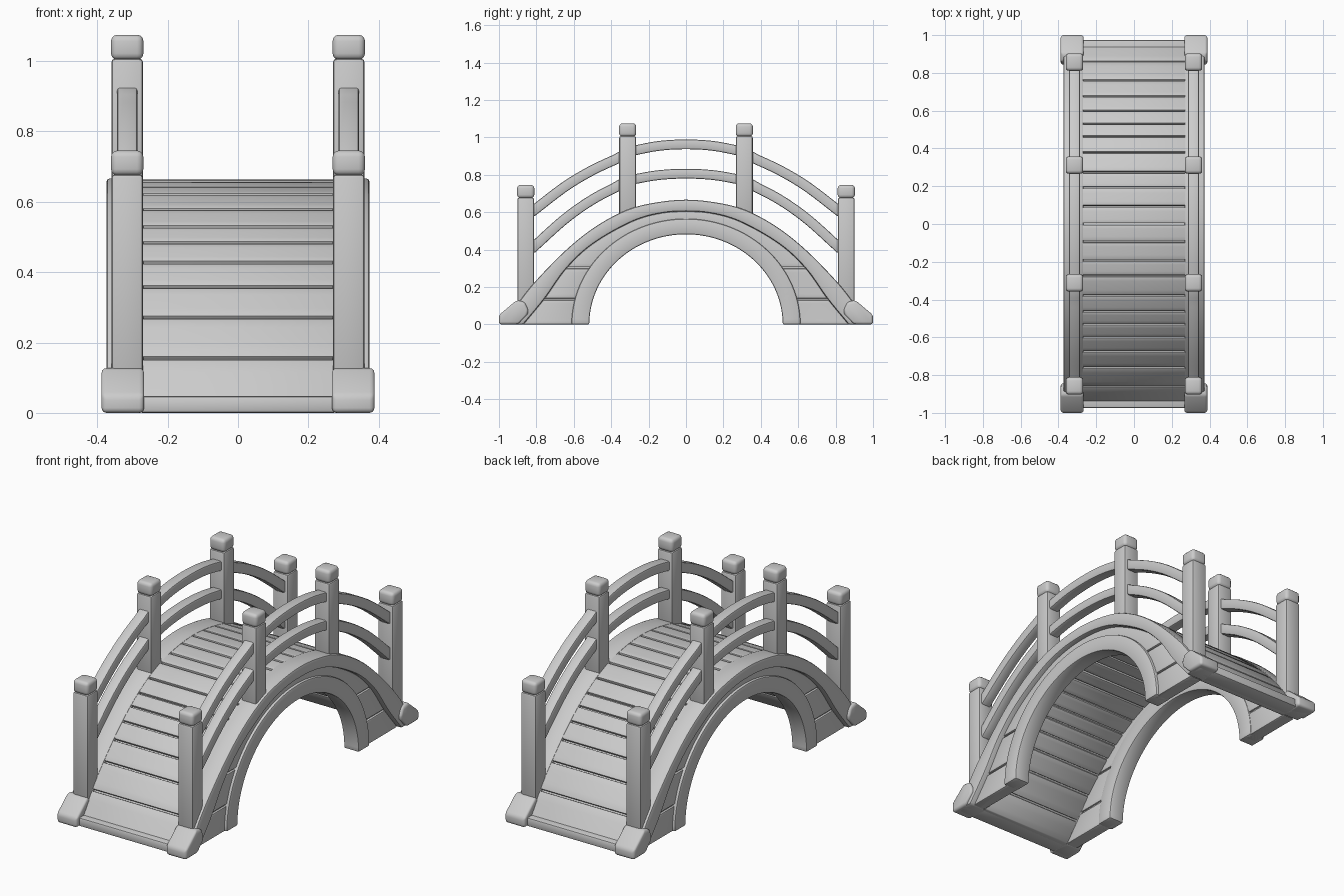
import bpy, bmesh, math
from mathutils import Vector

if "Cube" in bpy.data.objects:
    bpy.data.objects.remove(bpy.data.objects["Cube"])


def resample(p, n):
    """Points spaced evenly along a polyline."""
    acc = [0.0]
    for a, b in zip(p, p[1:]):
        acc.append(acc[-1] + (b - a).length)
    out, j = [], 0
    for i in range(n):
        d = acc[-1] * i / (n - 1)
        while j < len(p) - 2 and acc[j + 1] < d:
            j += 1
        out.append(p[j].lerp(p[j + 1], (d - acc[j]) / (acc[j + 1] - acc[j])))
    return out


def spline(pts, n=500):
    """Smooth (y, z) curve; level at the crown when it starts at y = 0."""
    p = [Vector(q) for q in pts]
    first = Vector((-p[1].x, p[1].y)) if p[0].x == 0 else 2 * p[0] - p[1]
    p = [first] + p + [2 * p[-1] - p[-2]]
    out = []
    for a, b, c, d in zip(p, p[1:], p[2:], p[3:]):
        for k in range(40):
            t = k / 40
            out.append(0.5 * (2 * b + (c - a) * t + (2 * a - 5 * b + 4 * c - d) * t * t
                              + (3 * b - a - 3 * c + d) * t ** 3))
    return resample(out + [p[-2]], n)


def ellipse(a, b):
    return resample([Vector((a * math.sin(t * math.pi / 800), b * math.cos(t * math.pi / 800)))
                     for t in range(401)], 500)


def offset(c, d):
    out = []
    for i, p in enumerate(c):
        t = (c[min(i + 1, len(c) - 1)] - c[max(i - 1, 0)]).normalized()
        out.append(p + Vector((-t.y, t.x)) * d)
    return out


def clip(c, lo, hi, n):
    return resample([p for p in c if lo - 1e-4 <= p.y <= hi + 1e-4], n)


def full(half):
    return [Vector((-p.x, p.y)) for p in half[:0:-1]] + half


def band(name, x0, x1, top, low, bevel=0.008, seg=2, mx=False, my=False):
    """Solid between two (y, z) polylines, spanning x0..x1."""
    bm = bmesh.new()
    n = len(top)
    g = [[bm.verts.new((x, p[0], p[1])) for p in c] for x in (x0, x1) for c in (top, low)]
    for i in range(n - 1):
        for a, b in ((0, 1), (2, 3), (0, 2), (1, 3)):
            bm.faces.new((g[a][i], g[a][i + 1], g[b][i + 1], g[b][i]))
    for i in (0, n - 1):
        bm.faces.new((g[0][i], g[1][i], g[3][i], g[2][i]))
    bmesh.ops.recalc_face_normals(bm, faces=bm.faces)
    me = bpy.data.meshes.new(name)
    bm.to_mesh(me)
    bm.free()
    ob = bpy.data.objects.new(name, me)
    bpy.context.collection.objects.link(ob)
    if bevel:
        m = ob.modifiers.new("Bevel", 'BEVEL')
        m.width, m.segments, m.limit_method = bevel, seg, 'ANGLE'
        m.angle_limit = math.radians(35)
    if mx or my:
        m = ob.modifiers.new("Mirror", 'MIRROR')
        m.use_axis = (mx, my, False)
        m.use_mirror_merge = False
    return ob


def box(name, x0, x1, y0, y1, z0, z1, **kw):
    return band(name, x0, x1, [(y0, z1), (y1, z1)], [(y0, z0), (y1, z0)], **kw)


# Main curves, from the crown down to the ground
OUT = spline([(0, .667), (.2, .645), (.345, .6), (.5, .512), (.65, .39),
              (.81, .225), (.9, .11), (.975, 0)])
RIM = spline([(0, .605), (.15, .592), (.3, .545), (.5, .43), (.64, .3), (.755, .14), (.87, 0)])

# Thin core behind the plank joints
band("deck_core", -.28, .28, full(clip(offset(OUT, -.02), 0, 1, 30)),
     full(clip(offset(OUT, -.088), 0, 1, 30)), bevel=0)

# Side walls: backing plus stone courses, with the space between them open underneath
SOFFIT = ellipse(.56, .525)
band("wall_backing", .285, .335, full(clip(RIM, 0, 1, 30)),
     full(clip(ellipse(.575, .54), 0, 1, 30)), bevel=0, mx=True)
for name, lo, hi in (("lower_stone", 0, .131), ("middle_stone", .139, .298)):
    band(name, .276, .347, clip(RIM, lo, hi, 8), clip(SOFFIT, lo, hi, 8),
         bevel=.005, mx=True, my=True)
band("crown_stone", .276, .347, full(clip(RIM, .306, 1, 24)),
     full(clip(SOFFIT, .306, 1, 24)), bevel=.005, mx=True)

# Arch rings and curved side rims
band("arch_ring", .272, .362, full(clip(ellipse(.612, .565), 0, 1, 32)),
     full(clip(ellipse(.517, .482), 0, 1, 32)), mx=True)
band("side_rim", .268, .374, full(clip(OUT, 0, 1, 32)), full(clip(RIM, 0, 1, 32)),
     bevel=.01, mx=True)

# Deck planks, seen from above and from underneath
TOP, UNDER = offset(OUT, -.004), offset(OUT, -.1)
BREAKS = [0, .095, .195, .275, .38, .467, .535, .603, .68, .765, .865, .975]
CUTS = [min(range(500), key=lambda i: abs(OUT[i].x - y)) for y in BREAKS]
for k, (a, b) in enumerate(zip(CUTS, CUTS[1:])):
    i0, i1 = a + 2, b - 2
    idx = [i0 + (i1 - i0) * j // 4 for j in range(5)]
    t, u = ([(c[i].x, max(c[i].y, 0)) for i in idx] for c in (TOP, UNDER))
    band(f"deck_plank_{k + 1}", -.275, .275, t, u, bevel=.004, my=True)

# End sills and corner blocks
box("end_sill", -.28, .28, .87, .975, 0, .048, bevel=.01, my=True)
band("corner_block", .267, .388,
     [(.842, .075), (.862, .12), (.905, .13), (1, .05)],
     [(.847, .055), (.9, 0), (.95, 0), (1, 0)], bevel=.014, seg=3, mx=True, my=True)

# Posts with rounded caps
for name, y, z0, z1 in (("end_post", .857, .08, .678), ("inner_post", .312, .56, 1.007)):
    box(name, .27, .36, y - .045, y + .045, z0, z1, bevel=.01, mx=True, my=True)
    box(name + "_cap", .269, .361, y - .046, y + .046, z1 - .003, z1 + .068,
        bevel=.018, seg=3, mx=True, my=True)

# Handrails: a crown span and two sloping spans at each of two heights
RAILS = {
    "upper": ([(0, .963), (.15, .954), (.3, .925)],
              [(.33, .908), (.36, .89), (.5, .825), (.65, .735), (.83, .597)]),
    "lower": ([(0, .806), (.15, .798), (.3, .772)],
              [(.33, .76), (.36, .742), (.5, .668), (.65, .562), (.83, .4)]),
}
for level, (crown, slope) in RAILS.items():
    c, s = spline(crown), spline(slope)
    band(level + "_rail_crown", .286, .344, full(resample(offset(c, .026), 8)),
         full(resample(offset(c, -.026), 8)), mx=True)
    band(level + "_rail_slope", .286, .344, resample(offset(s, .027), 12),
         resample(offset(s, -.027), 12), mx=True, my=True)

# Bake modifiers and shade smooth with sharp edges kept
bpy.ops.object.select_all(action='SELECT')
bpy.context.view_layer.objects.active = bpy.context.selected_objects[0]
bpy.ops.object.convert(target='MESH')
bpy.ops.object.shade_smooth_by_angle(angle=math.radians(35))
